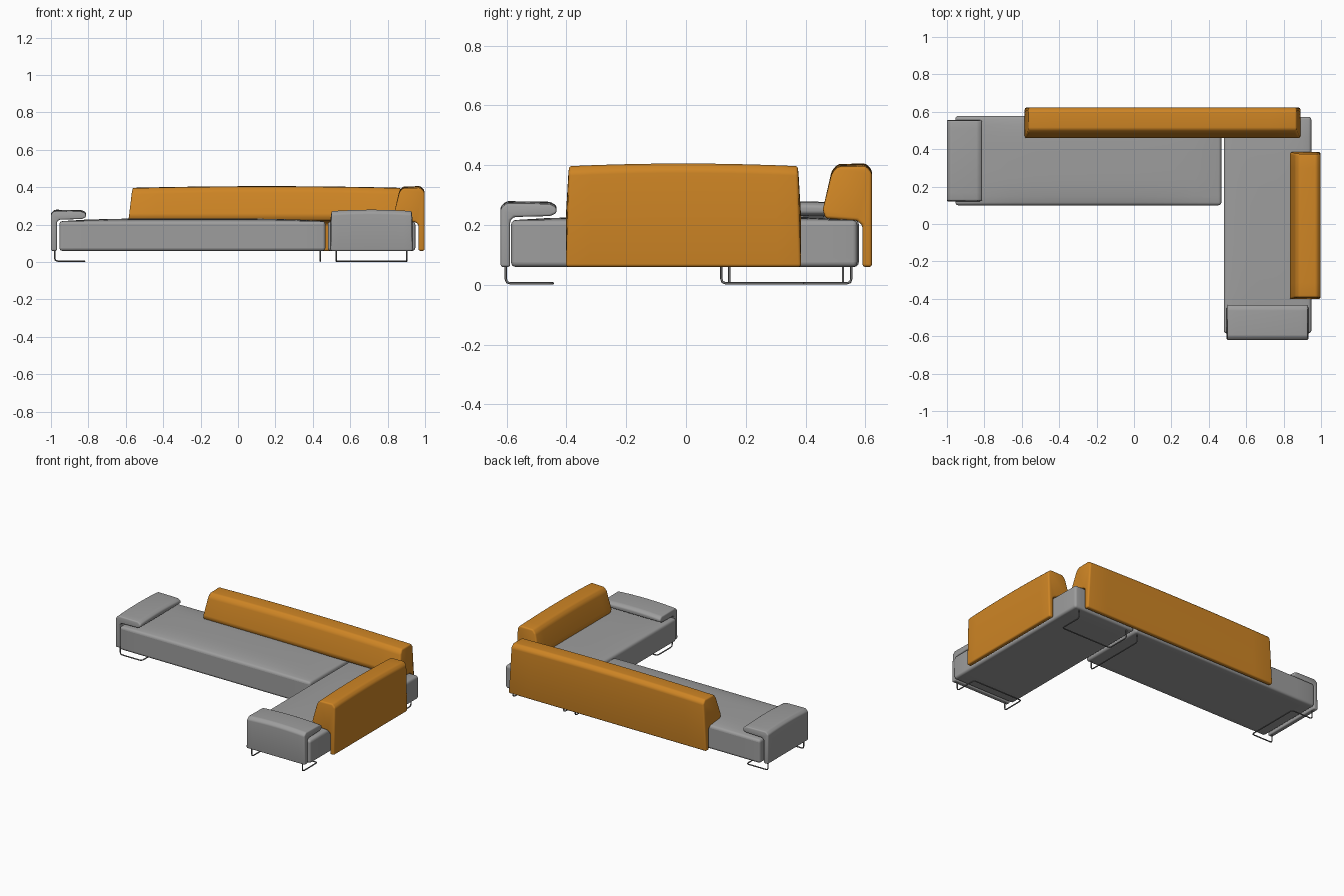
import bpy, bmesh, math
from mathutils import Vector

cube = bpy.data.objects.get("Cube")
if cube:
    bpy.data.objects.remove(cube, do_unlink=True)


def material(name, rgb):
    m = bpy.data.materials.new(name)
    m.use_nodes = True
    m.diffuse_color = (*rgb, 1)
    m.node_tree.nodes["Principled BSDF"].inputs["Base Color"].default_value = (*rgb, 1)
    return m


GREY = material("grey fabric", (0.34, 0.34, 0.34))
ORANGE = material("orange fabric", (0.62, 0.235, 0.018))
METAL = material("dark metal", (0.16, 0.16, 0.16))


def finish(name, bm, mat, radius):
    """Round the hard edges and turn the bmesh into an object."""
    bmesh.ops.recalc_face_normals(bm, faces=bm.faces)
    hard = [e for e in bm.edges if e.calc_face_angle(0) > math.radians(25)]
    bmesh.ops.bevel(bm, geom=hard, offset=radius, segments=4, profile=0.5,
                    affect='EDGES', clamp_overlap=True)
    mesh = bpy.data.meshes.new(name)
    bm.to_mesh(mesh)
    bm.free()
    mesh.materials.append(mat)
    ob = bpy.data.objects.new(name, mesh)
    bpy.context.collection.objects.link(ob)
    bpy.ops.object.select_all(action='DESELECT')
    ob.select_set(True)
    bpy.context.view_layer.objects.active = ob
    bpy.ops.object.shade_smooth_by_angle(angle=math.radians(40))
    return ob


def seat(name, low, high, crown):
    """Box cushion with a softly domed top."""
    low, high = Vector(low), Vector(high)
    mid, half = (low + high) / 2, (high - low) / 2
    bm = bmesh.new()
    bmesh.ops.create_cube(bm, size=2)
    bmesh.ops.subdivide_edges(bm, edges=bm.edges[:], cuts=9, use_grid_fill=True)
    for v in bm.verts:
        u, w, top = v.co.x, v.co.y, v.co.z > 0.99
        v.co = mid + Vector(a * b for a, b in zip(v.co, half))
        if top:
            v.co.z += crown * (1 - u ** 4) * (1 - w ** 4)
    return finish(name, bm, GREY, 0.02)


def sweep(name, profile, start, end, place, mat, crown, taper, radius):
    """Sweep a (depth, height) outline from start to end, doming its top."""
    bm = bmesh.new()
    steps, rings = 10, []
    top = max(z for d, z in profile)
    for i in range(steps + 1):
        t = 2 * i / steps - 1
        ring = []
        for d, z in profile:
            near_top = z > top - 0.03
            reach = (end - start) / 2 - (taper if near_top else 0)
            lift = crown * (1 - t * t) if near_top else 0
            ring.append(bm.verts.new(place(d, (start + end) / 2 + t * reach, z + lift)))
        rings.append(ring)
    n = len(profile)
    for a, b in zip(rings, rings[1:]):
        for k in range(n):
            bm.faces.new((a[k], a[(k + 1) % n], b[(k + 1) % n], b[k]))
    bm.faces.new(rings[0])
    bm.faces.new(rings[-1])
    return finish(name, bm, mat, radius)


def wire_leg(name, points, radius=0.004):
    """Bent round bar with small rounded corners."""
    pts = [Vector(p) for p in points]
    path = [pts[0]]
    for a, b, c in zip(pts, pts[1:], pts[2:]):
        p, q = b + (a - b).normalized() * 0.016, b + (c - b).normalized() * 0.016
        path += [p, (p + q) / 4 + b / 2, q]
    path.append(pts[-1])
    curve = bpy.data.curves.new(name, 'CURVE')
    curve.dimensions = '3D'
    curve.bevel_depth = radius
    curve.bevel_resolution = 2
    curve.use_fill_caps = True
    spline = curve.splines.new('POLY')
    spline.points.add(len(path) - 1)
    for sp, p in zip(spline.points, path):
        sp.co = (*p, 1)
    spline.use_smooth = True
    curve.materials.append(METAL)
    ob = bpy.data.objects.new(name, curve)
    bpy.context.collection.objects.link(ob)


# Seats forming the L
seat("long_seat", (-0.955, 0.1, 0.06), (0.467, 0.578, 0.218), 0.015)
seat("chaise_seat", (0.48, -0.585, 0.06), (0.948, 0.573, 0.216), 0.012)

# Backrests: thin outer panel carrying a wedge cushion
back = [(0, 0.06), (0, 0.375), (0.02, 0.397), (0.115, 0.395), (0.135, 0.372),
        (0.165, 0.25), (0.155, 0.222), (0.05, 0.215), (0.032, 0.2), (0.032, 0.06)]
sweep("long_backrest", back, -0.585, 0.89, lambda d, t, z: (t, 0.622 - d, z),
      ORANGE, 0.009, 0.02, 0.01)
sweep("side_backrest", back, -0.402, 0.385, lambda d, t, z: (0.997 - d, t, z),
      ORANGE, 0.009, 0.01, 0.01)

# Armrests: thin upright with a flat pad folded over the seat
arm = [(0, 0.06), (0, 0.255), (0.02, 0.272), (0.165, 0.27), (0.187, 0.258),
       (0.187, 0.24), (0.165, 0.23), (0.045, 0.227), (0.032, 0.215), (0.032, 0.06)]
sweep("right_armrest", arm, 0.12, 0.557, lambda d, t, z: (d - 1, t, z),
      GREY, 0.008, 0.004, 0.008)
sweep("front_armrest", arm, 0.495, 0.933, lambda d, t, z: (t, d - 0.62, z),
      GREY, 0.008, 0.004, 0.008)

# Cantilevered floor loops under the free ends
FLOOR, JOIN = 0.005, 0.07
wire_leg("right_leg", [(-0.98, 0.145, JOIN), (-0.98, 0.145, FLOOR), (-0.82, 0.145, FLOOR),
                       (-0.82, 0.525, FLOOR), (-0.98, 0.525, FLOOR), (-0.98, 0.525, JOIN)])
for name, y, tip in (("front_leg", -0.603, -0.445), ("back_leg", 0.553, 0.395)):
    wire_leg(name, [(0.525, y, JOIN), (0.525, y, FLOOR), (0.525, tip, FLOOR),
                    (0.903, tip, FLOOR), (0.903, y, FLOOR), (0.903, y, JOIN)])

# Upright loop under the inner end of the long seat
wire_leg("inner_leg", [(0.44, 0.118, JOIN), (0.44, 0.118, FLOOR),
                       (0.44, 0.553, FLOOR), (0.44, 0.553, JOIN)])
